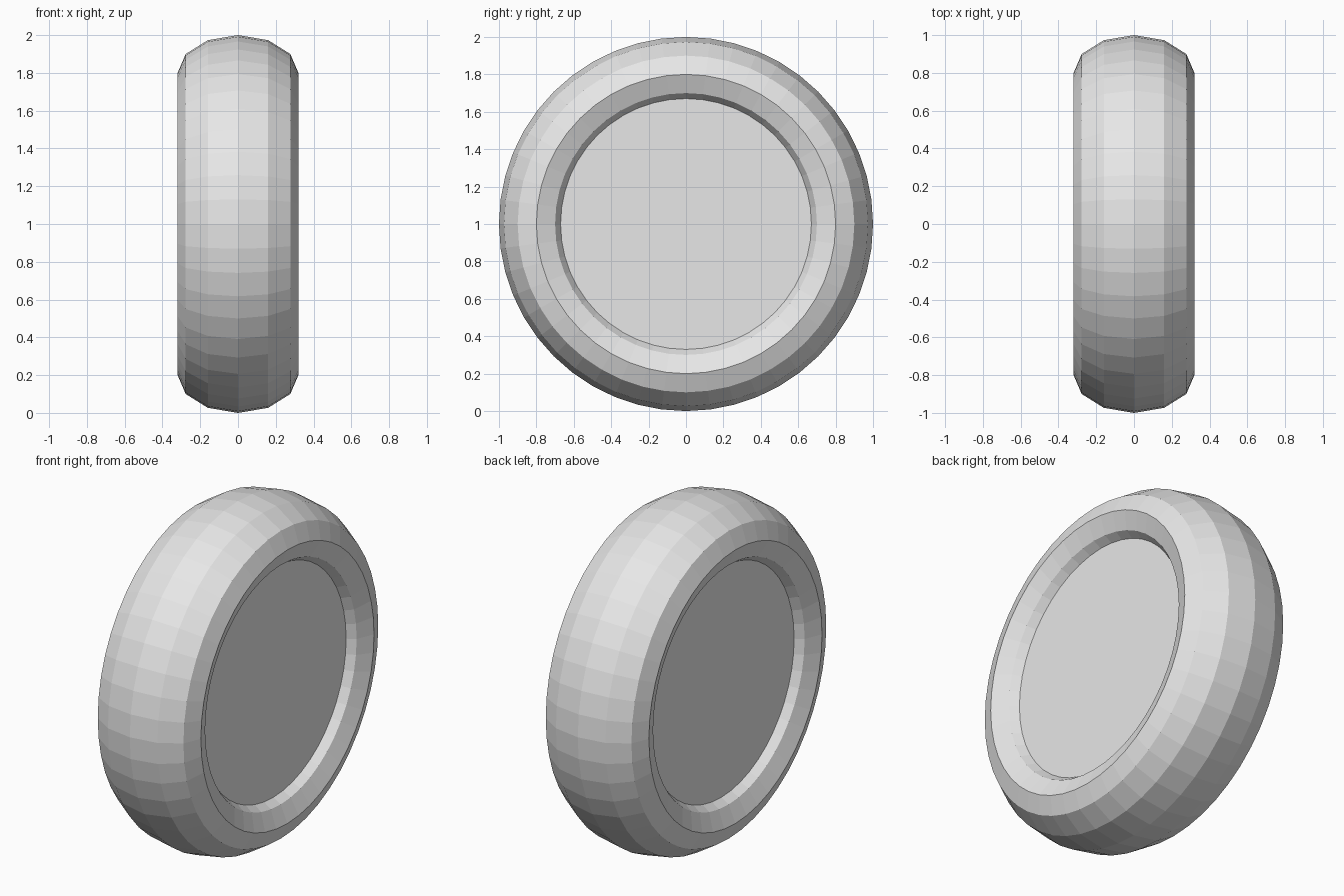
import bpy
import math

if "Cube" in bpy.data.objects:
    bpy.data.objects.remove(bpy.data.objects["Cube"])


def flat_material(name, colour):
    mat = bpy.data.materials.new(name)
    mat.diffuse_color = colour
    mat.use_nodes = True
    mat.node_tree.nodes["Principled BSDF"].inputs["Base Color"].default_value = mat.diffuse_color
    return mat


def finish(name, mat):
    obj = bpy.context.object
    obj.name = name
    obj.data.materials.append(mat)
    bpy.ops.object.transform_apply(location=False, rotation=True, scale=True)
    bpy.ops.object.shade_flat()
    return obj


grey = flat_material("light grey", (0.8, 0.8, 0.8, 1.0))
AXLE = (0, math.pi / 2, 0)   # turns the round axis onto x
CENTRE = (0, 0, 1)

# Tyre: faceted torus, widened along the axle
bpy.ops.mesh.primitive_torus_add(major_segments=48, minor_segments=12,
                                 major_radius=0.8, minor_radius=0.2,
                                 location=CENTRE, rotation=AXLE)
bpy.context.object.scale = (1, 1, 1.6)
finish("tyre", grey)

# Hub: plain disc filling the middle, its rim buried in the tyre
bpy.ops.mesh.primitive_cylinder_add(vertices=48, radius=0.69, depth=0.46,
                                    location=CENTRE, rotation=AXLE)
finish("hub_disc", grey)
